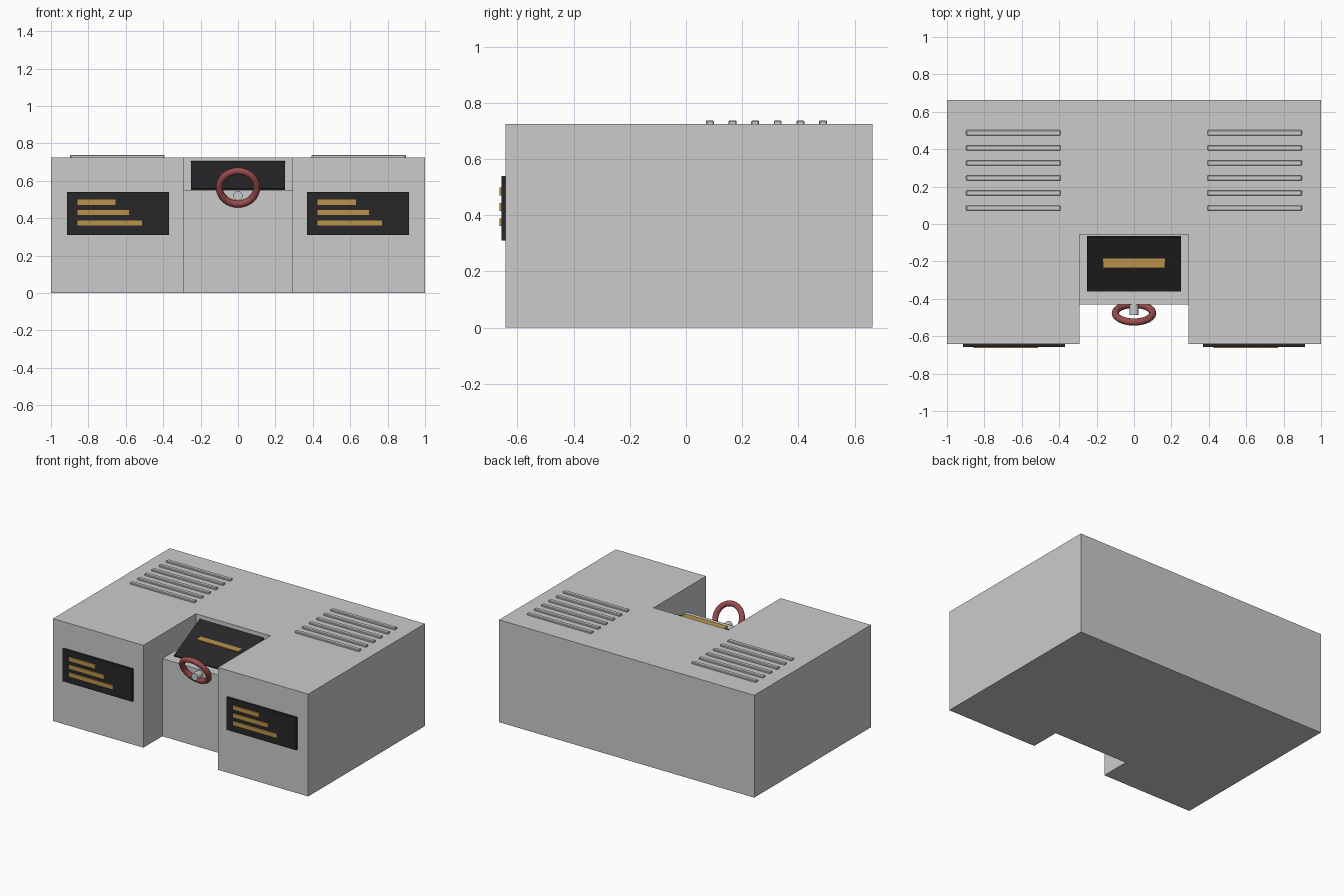
import bpy, math

if "Cube" in bpy.data.objects:
    bpy.data.objects.remove(bpy.data.objects["Cube"])


def material(name, rgb):
    m = bpy.data.materials.new(name)
    m.diffuse_color = (*rgb, 1)
    m.use_nodes = True
    m.node_tree.nodes["Principled BSDF"].inputs["Base Color"].default_value = m.diffuse_color
    return m


DARK = material("dark_glass", (0.02, 0.02, 0.022))
GOLD = material("amber", (0.50, 0.29, 0.07))
RED = material("dull_red", (0.33, 0.075, 0.075))


def finish(o, name, mat=None):
    o.name = name
    if mat:
        o.data.materials.append(mat)
    return o


def box(name, x, y, z, mat=None, bevel=0):
    """Box from (min, max) ranges on each axis."""
    bpy.ops.mesh.primitive_cube_add(size=1, location=[sum(r) / 2 for r in (x, y, z)])
    o = bpy.context.object
    o.scale = [r[1] - r[0] for r in (x, y, z)]
    bpy.ops.object.transform_apply(location=False, rotation=False, scale=True)
    if bevel:
        b = o.modifiers.new("bevel", 'BEVEL')
        b.width, b.segments = bevel, 1
    return finish(o, name, mat)


# Console body with a central knee bay and a lowered dash deck cut out
body = box("console_body", (-1, 1), (-0.642, 0.664), (0, 0.725))
cuts = [("knee_cutter", (-0.9, -0.43), (-0.2, 1)),
        ("deck_cutter", (-0.5, -0.055), (0.55, 1.1))]
for name, y, z in cuts:
    cutter = box(name, (-0.292, 0.292), y, z)
    cutter.hide_render = True
    mod = body.modifiers.new(name, 'BOOLEAN')
    mod.operation, mod.solver, mod.object = 'DIFFERENCE', 'EXACT', cutter
    bpy.context.view_layer.objects.active = body
    bpy.ops.object.modifier_apply(modifier=name)
    bpy.data.objects.remove(cutter)

# Front displays with amber bars, and top vent slats, on both wings
for side, dx in (("left", -0.642), ("right", 0.642)):
    box(f"{side}_display", (dx - 0.272, dx + 0.272), (-0.657, -0.637), (0.31, 0.54), DARK)
    for i, length in enumerate((0.205, 0.275, 0.345)):
        z = 0.485 - i * 0.055
        x0 = dx - 0.217
        box(f"{side}_display_bar_{i + 1}", (x0, x0 + length), (-0.664, -0.652),
            (z - 0.014, z + 0.014), GOLD)
    vx = math.copysign(0.645, dx)
    for i in range(6):
        y = 0.085 + i * 0.0805
        box(f"{side}_vent_slat_{i + 1}", (vx - 0.252, vx + 0.252), (y - 0.014, y + 0.014),
            (0.715, 0.737), bevel=0.003)

# Sloped dash screen, its foot sunk in the deck
slope = math.atan2(0.148, 0.29)
screen = box("dash_screen", (-0.25, 0.25), (-0.1625, 0.1625), (-0.02, 0), DARK)
for v in screen.data.vertices:
    v.co.z -= 0.01
screen.rotation_euler.x = slope
screen.location = (0, -0.217, 0.632)

# Level amber strip on the dash screen
box("dash_strip", (-0.165, 0.165), (-0.235, -0.18), (0.641, 0.648), GOLD)

# Steering wheel leaning forward, and its column
bpy.ops.mesh.primitive_torus_add(major_radius=0.1, minor_radius=0.019, major_segments=32,
                                 minor_segments=12, location=(0, -0.477, 0.564),
                                 rotation=(math.radians(90 + 28), 0, 0))
finish(bpy.context.object, "steering_wheel", RED)
bpy.ops.object.shade_smooth_by_angle(angle=math.radians(40))
bpy.ops.mesh.primitive_cylinder_add(vertices=16, radius=0.025, depth=0.115,
                                    location=(0, -0.43, 0.52), rotation=(math.radians(90), 0, 0))
finish(bpy.context.object, "steering_column")
bpy.ops.object.shade_smooth_by_angle(angle=math.radians(40))
